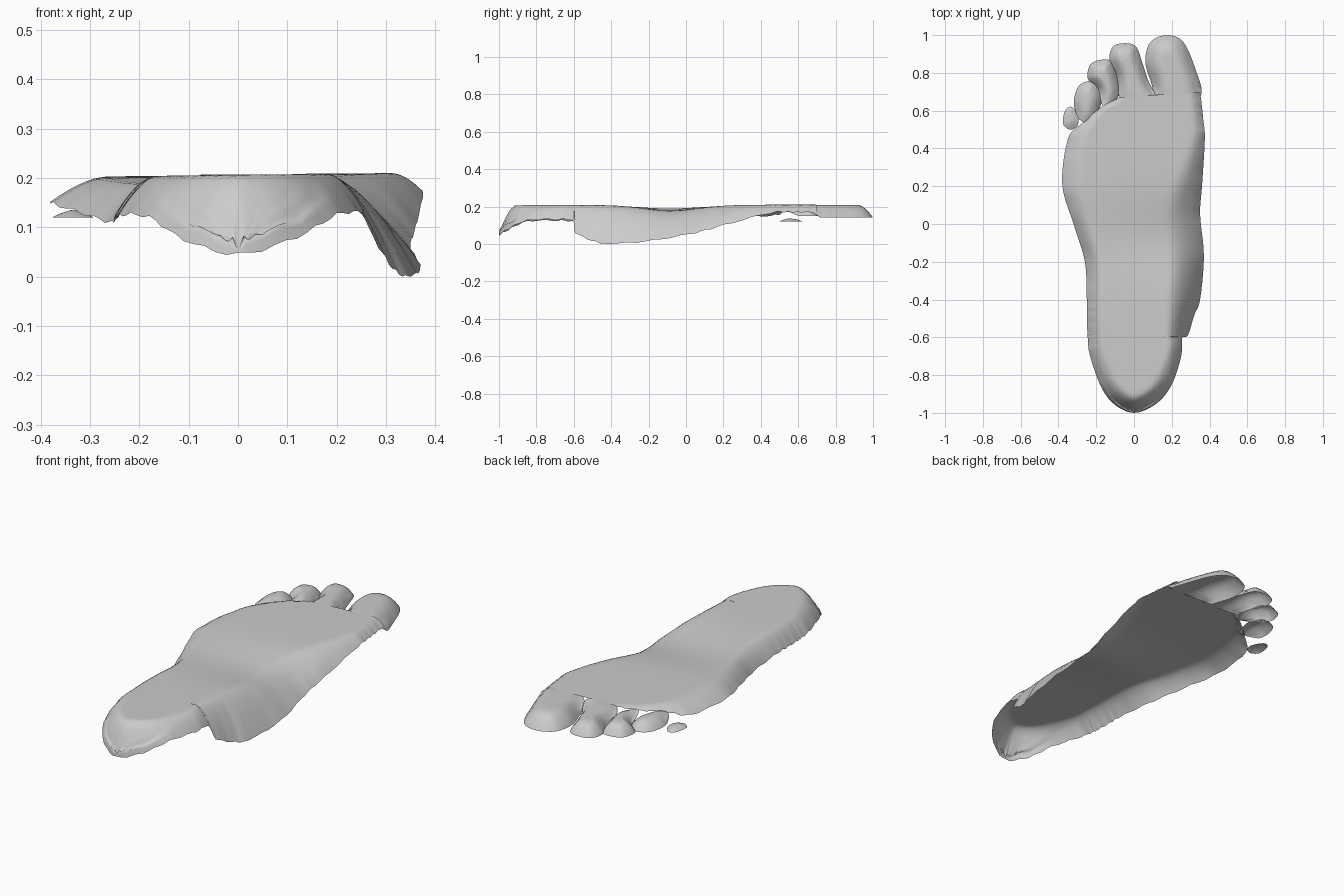
import bpy, bmesh, math
from mathutils import Vector

cube = bpy.data.objects.get("Cube")
if cube:
    bpy.data.objects.remove(cube)

skin = bpy.data.materials.new("plaster grey")
skin.use_nodes = True
GREY = (0.6, 0.6, 0.6, 1)
skin.diffuse_color = GREY
skin.node_tree.nodes["Principled BSDF"].inputs["Base Color"].default_value = GREY


def spline(points, steps, closed=False):
    """Smooth path through points of any dimension."""
    pts = [Vector(p) for p in points]
    n = len(pts)
    at = lambda i: pts[i % n] if closed else pts[max(0, min(n - 1, i))]
    path = []
    for i in range(n if closed else n - 1):
        a, b, c, d = (at(i + k) for k in (-1, 0, 1, 2))
        for s in range(steps):
            t = s / steps
            path.append(b + (c - a) * (t / 2)
                        + (a * 2 - b * 5 + c * 4 - d) * (t * t / 2)
                        + (b * 3 - a - c * 3 + d) * (t ** 3 / 2))
    return path if closed else path + [pts[-1]]


def sole_height(x, y):
    """Flat sole that dips gently across the arch, deeper on the inner side."""
    arch = math.exp(-((y + 0.08) / 0.2) ** 2)
    inner = max(0, min(1, (x + 0.2) / 0.5))
    return 0.2 + 0.012 * min(1, max(0, x + 0.5)) - arch * (0.014 + 0.022 * inner)


def rounded(x, y, top, rim, power=1.7):
    """Height after the edge curls down towards each rim sample (x, y, z, width)."""
    drop = 0
    for rx, ry, rz, width in rim:
        u = 1 - math.hypot(x - rx, y - ry) / width
        if u > 0:
            drop = max(drop, (top - rz) * u ** power)
    return top - drop


def make_sheet(name, rows, closed):
    """Skin a grid of points into one smooth open surface."""
    bm = bmesh.new()
    grid = [[bm.verts.new(p) for p in row] for row in rows]
    for a, b in zip(grid, grid[1:]):
        count = len(a)
        for j in range(count if closed else count - 1):
            k = (j + 1) % count
            bm.faces.new((a[j], a[k], b[k], b[j]))
    bmesh.ops.remove_doubles(bm, verts=bm.verts, dist=0.0005)
    bmesh.ops.recalc_face_normals(bm, faces=bm.faces)
    if sum(f.normal.z * f.calc_area() for f in bm.faces) < 0:
        bmesh.ops.reverse_faces(bm, faces=bm.faces)
    for f in bm.faces:
        f.smooth = True
    mesh = bpy.data.meshes.new(name)
    bm.to_mesh(mesh)
    bm.free()
    mesh.materials.append(skin)
    obj = bpy.data.objects.new(name, mesh)
    bpy.context.collection.objects.link(obj)
    return obj


# Rim of the sole from heel to toes: x, y, rim height, width of the curled edge
heel_tip = (0, -1, 0.045, 0.09)
outer_rim = [(-.11, -.95, .075, .09), (-.18, -.85, .12, .09), (-.235, -.69, .125, .08),
             (-.245, -.6, .12, .08), (-.247, -.57, .12, .08), (-.25, -.48, .12, .08),
             (-.25, -.4, .12, .08), (-.26, -.2, .11, .09), (-.32, 0, .13, .09),
             (-.38, .21, .15, .11), (-.35, .45, .15, .1), (-.28, .53, .17, .06),
             (-.17, .62, .19, .03), (-.075, .67, .2, .03)]
inner_rim = [(.12, -.95, .08, .09), (.2, -.85, .125, .09), (.25, -.7, .13, .08),
             (.255, -.605, .125, .07), (.285, -.59, .06, .11), (.32, -.48, .01, .14),
             (.35, -.4, 0, .17), (.37, -.17, .02, .18), (.35, .05, .06, .18),
             (.36, .2, .1, .14), (.375, .45, .165, .07), (.367, .55, .17, .06),
             (.36, .62, .17, .06), (.35, .7, .17, .06)]

STEPS, COLUMNS = 5, 44
path = spline(outer_rim[::-1] + [heel_tip] + inner_rim, STEPS)
for i, p in enumerate(path):  # slightly ragged lower edge
    p.z = max(0, p.z + 0.004 * math.sin(i * 1.9))
middle = len(path) // 2
left, right = path[middle::-1], path[middle:]

rows = []
for a, b in zip(left, right):
    row = []
    for j in range(COLUMNS + 1):
        t = (1 - math.cos(math.pi * j / COLUMNS)) / 2
        x, y = a.x + (b.x - a.x) * t, a.y + (b.y - a.y) * t
        row.append((x, y, rounded(x, y, sole_height(x, y), path)))
    rows.append(row)
make_sheet("sole", rows, False)


def make_toe(name, outline, top, rim_z, width, root):
    """Domed pad; its rim stays level with the sole at the root."""
    rim = []
    for p in spline(outline, 6, True):
        k = max(0, min(1, (p.y - root) / 0.1))
        rim.append((p.x, p.y, top + (rim_z - top) * k, width))
    cx = sum(p[0] for p in rim) / len(rim)
    cy = sum(p[1] for p in rim) / len(rim)
    rings = []
    for s in (1, .96, .9, .82, .72, .6, .4, .2, 0):
        ring = []
        for rx, ry, _, _ in rim:
            x, y = cx + (rx - cx) * s, cy + (ry - cy) * s
            ring.append((x, y, rounded(x, y, top, rim)))
        rings.append(ring)
    make_sheet(name, rings, True)


# Toes, inner to outer
make_toe("big_toe", [(.125, .66), (.09, .75), (.06, .86), (.085, .96), (.17, 1), (.26, .965),
                     (.325, .82), (.355, .68), (.24, .62)], .209, .14, .08, .62)
make_toe("second_toe", [(-.075, .67), (-.09, .78), (-.13, .87), (-.11, .94), (-.05, .957),
                        (.01, .94), (.045, .85), (.075, .76), (.115, .66), (.02, .62)],
         .207, .15, .06, .62)
make_toe("third_toe", [(-.08, .68), (-.16, .62), (-.19, .71), (-.245, .77), (-.23, .845),
                       (-.17, .87), (-.12, .86), (-.09, .78)], .203, .15, .055, .6)
make_toe("fourth_toe", [(-.17, .66), (-.21, .56), (-.28, .545), (-.318, .63), (-.3, .72),
                        (-.25, .755), (-.2, .74)], .195, .15, .06, .5)
make_toe("little_toe", [(-.375, .53), (-.365, .6), (-.33, .62), (-.295, .57), (-.3, .52),
                        (-.34, .5)], .138, .12, .06, .4)
